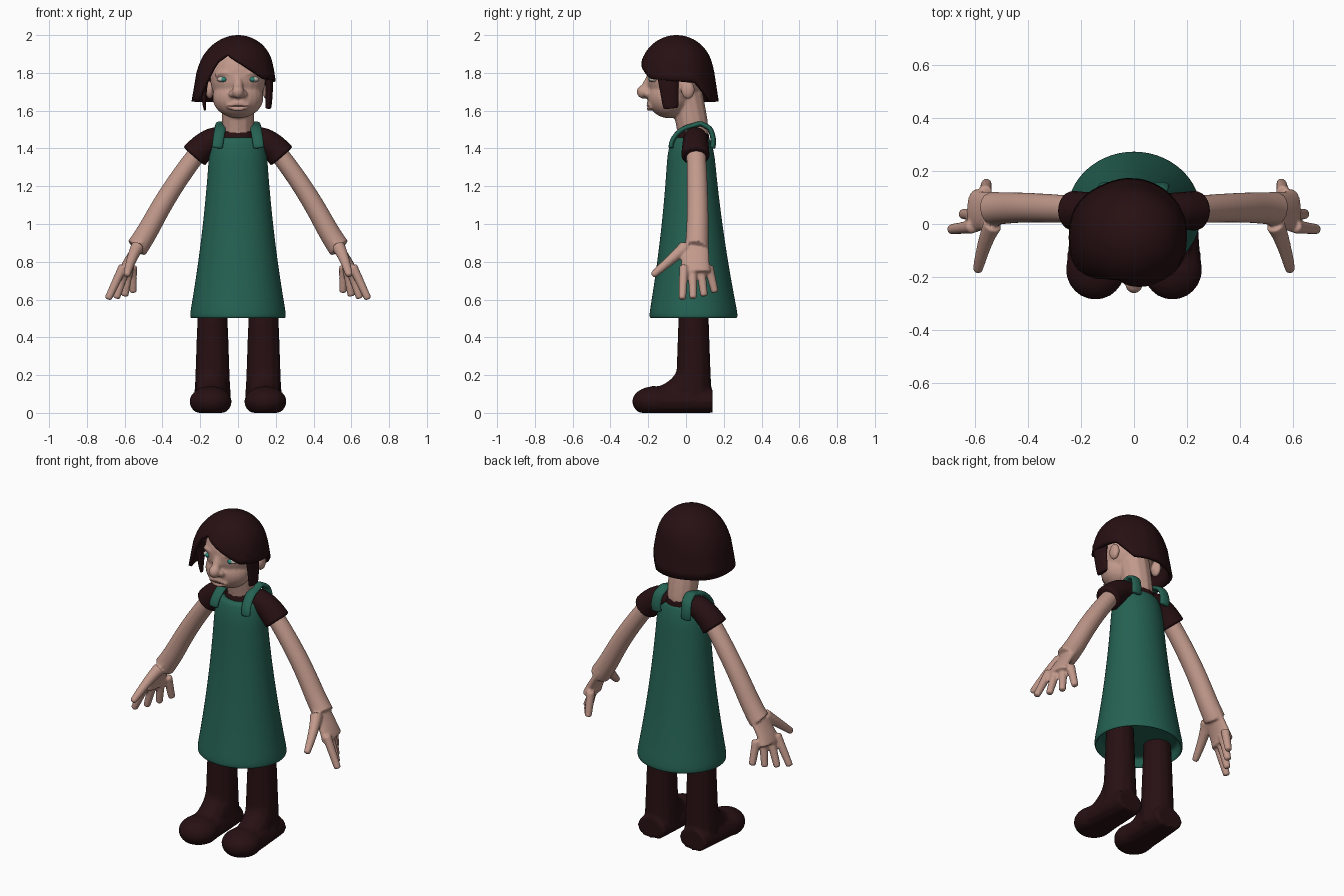
import bpy, bmesh, math
from mathutils import Vector, Matrix

if "Cube" in bpy.data.objects:
    bpy.data.objects.remove(bpy.data.objects["Cube"], do_unlink=True)


def material(name, red, green, blue):
    mat = bpy.data.materials.new(name)
    mat.use_nodes = True
    mat.diffuse_color = (red, green, blue, 1)
    mat.node_tree.nodes["Principled BSDF"].inputs["Base Color"].default_value = mat.diffuse_color
    return mat


skin = material("skin", 0.54, 0.32, 0.26)
brown = material("dark brown", 0.02, 0.005, 0.006)
green = material("green cloth", 0.018, 0.12, 0.085)
white = material("eye white", 0.6, 0.5, 0.45)
teal = material("teal iris", 0.03, 0.25, 0.2)
lip_dark = material("mouth line", 0.1, 0.04, 0.03)
X_AXIS, Y_AXIS = Vector((1, 0, 0)), Vector((0, 1, 0))


def bridge_rings(bm, rings, sides=20):
    """Bridge elliptical rings (centre, first axis, second axis) and cap both ends."""
    loops = []
    for centre, first, second in rings:
        angles = [math.tau * i / sides for i in range(sides)]
        loops.append([bm.verts.new(centre + first * math.cos(a) + second * math.sin(a))
                      for a in angles])
    for lower, upper in zip(loops, loops[1:]):
        for i in range(sides):
            bm.faces.new((lower[i - 1], lower[i], upper[i], upper[i - 1]))
    bm.faces.new(loops[0])
    bm.faces.new(loops[-1])


def along(points, t):
    """Point on a smooth path through the given points."""
    last = len(points) - 1
    i = min(int(t * last), last - 1)
    f = t * last - i
    before, start, end, after = (points[max(0, min(last, i + k))] for k in (-1, 0, 1, 2))
    leaving = start + (end - before) * f / 2
    arriving = end - (after - start) * (1 - f) / 2
    return leaving.lerp(arriving, f * f * (3 - 2 * f))


def tube(bm, points, radius, end_radius, side=1, flat=1, hint=Y_AXIS, steps=12):
    """Sweep a tapering ellipse; hint is its wide axis, flat its thickness ratio."""
    points = [Vector((x * side, y, z)) for x, y, z in points]
    path = [along(points, i / steps) for i in range(steps + 1)]
    rings = []
    for i, centre in enumerate(path):
        tangent = (path[min(i + 1, steps)] - path[max(i - 1, 0)]).normalized()
        wide = (hint - tangent * hint.dot(tangent)).normalized()
        r = radius + (end_radius - radius) * i / steps
        rings.append((centre, wide * r, tangent.cross(wide) * r * flat))
    bridge_rings(bm, rings, 12)


def ball(bm, centre, radii):
    bmesh.ops.create_uvsphere(bm, u_segments=24, v_segments=16, radius=1,
                              matrix=Matrix.Translation(centre) @ Matrix.Diagonal((*radii, 1)))


def finish(name, bm, mat, subsurf=0, voxel=0):
    """Turn the bmesh into a smooth object, optionally fusing its pieces."""
    bmesh.ops.recalc_face_normals(bm, faces=bm.faces)
    for face in bm.faces:
        face.smooth = True
    mesh = bpy.data.meshes.new(name)
    bm.to_mesh(mesh)
    bm.free()
    mesh.materials.append(mat)
    ob = bpy.data.objects.new(name, mesh)
    bpy.context.collection.objects.link(ob)
    if subsurf:
        modifier = ob.modifiers.new("subdivide", "SUBSURF")
        modifier.levels = modifier.render_levels = subsurf
    if voxel:
        modifier = ob.modifiers.new("fuse", "REMESH")
        modifier.mode, modifier.voxel_size, modifier.use_smooth_shade = "VOXEL", voxel, True
        ob.modifiers.new("soften", "SMOOTH").iterations = 4
    return ob


# Dress: a flared bell with a turned-in hem and a rounded top edge
def dress_ring(t, inset=0, lift=0):
    width = 0.26 - 0.17 * t + 0.06 * t * t - inset
    centre = Vector((0, 0.04 - 0.015 * t, 0.5 + 0.95 * t + lift))
    return centre, X_AXIS * width, Y_AXIS * (width - 0.02 - 0.01 * t)


bm = bmesh.new()
hem = [dress_ring(0, 0.05, 0.06), dress_ring(0, 0.03, 0.05), dress_ring(0, 0.02)]
bell = [dress_ring(i / 12) for i in range(12)]
collar = [dress_ring(1, 0.015), dress_ring(1, 0.03, 0.01)]
bridge_rings(bm, hem + bell + collar, 28)
finish("dress", bm, green, subsurf=2)

# Shirt body
bm = bmesh.new()
tube(bm, [(0, 0.03, 1.35), (0, 0.04, 1.49)], 0.13, 0.09, flat=0.9, hint=X_AXIS)
finish("shirt", bm, brown, subsurf=2)


# Head, neck, nose, lips and ears fused into one skin
def mouth_arc(depth, rise):
    bows = [(k, 1 - k * k) for k in (-1, -0.5, 0, 0.5, 1)]
    return [(k * 0.055, depth - 0.013 * bow, 1.625 + rise * bow) for k, bow in bows]


bm = bmesh.new()
tube(bm, [(0, 0.04, 1.46), (0, 0.03, 1.54), (0, 0, 1.68)], 0.08, 0.09)
ball(bm, (0, -0.06, 1.78), (0.148, 0.147, 0.18))
ball(bm, (0, -0.09, 1.67), (0.135, 0.115, 0.11))
tube(bm, [(0, -0.18, 1.8), (0, -0.2, 1.75), (0, -0.22, 1.7)], 0.018, 0.03)
ball(bm, (0, -0.225, 1.7), (0.033, 0.036, 0.036))
for rise in (0.013, -0.015):
    tube(bm, mouth_arc(-0.183, rise), 0.012, 0.012)
for side in (-1, 1):
    ball(bm, (side * 0.03, -0.207, 1.69), (0.02, 0.02, 0.02))
    ball(bm, (side * 0.15, 0.01, 1.71), (0.022, 0.036, 0.048))
    tube(bm, [(0.035, -0.19, 1.79), (0.08, -0.178, 1.8), (0.115, -0.15, 1.785)], 0.013, 0.013, side)
finish("head", bm, skin, voxel=0.007)

# Mouth line
bm = bmesh.new()
tube(bm, mouth_arc(-0.19, 0), 0.005, 0.005, flat=0.7)
finish("mouth", bm, lip_dark)

# Hair: a bob shell, its lower edge given as height by angle from the front
hairline = [(-180, 1.65), (-62, 1.65), (-36, 1.86), (-20, 1.9), (45, 1.77),
            (120, 1.75), (150, 1.65), (180, 1.65)]


def edge_height(degrees):
    for (start, low), (end, high) in zip(hairline, hairline[1:]):
        if degrees <= end:
            return low + (high - low) * (degrees - start) / (end - start)


columns, rows = 72, 16
bm = bmesh.new()
crown = bm.verts.new((0, -0.05, 2))
strands = []
for i in range(columns):
    degrees = 360 * i / columns - 180
    angle = math.radians(degrees)
    strand = []
    for j in range(1, rows + 1):
        drop = (2 - edge_height(degrees)) * (j / rows) ** 2
        dome = min(drop / 0.19, 1)
        radius = 0.19 * math.sqrt(dome * (2 - dome)) + 0.15 * max(0, drop - 0.16)
        radius *= 1 + 0.14 * dome * max(0, -math.sin(angle)) + 0.015 * dome * math.cos(6 * angle)
        strand.append(bm.verts.new((radius * math.sin(angle),
                                    -0.05 - radius * math.cos(angle), 2 - drop)))
    strands.append(strand)
for i in range(columns):
    here, there = strands[i - 1], strands[i]
    bm.faces.new((crown, here[0], there[0]))
    for j in range(1, rows):
        bm.faces.new((here[j - 1], here[j], there[j], there[j - 1]))
thickness = finish("hair", bm, brown).modifiers.new("thickness", "SOLIDIFY")
thickness.thickness, thickness.offset = 0.02, -1

# Loose locks in front of the ears
bm = bmesh.new()
tube(bm, [(0.16, -0.1, 1.82), (0.165, -0.09, 1.72), (0.16, -0.08, 1.61)], 0.065, 0.04, flat=0.4)
tube(bm, [(0.165, -0.1, 1.82), (0.18, -0.1, 1.72), (0.175, -0.1, 1.6)], 0.06, 0.01, -1, flat=0.5)
finish("hair_locks", bm, brown, subsurf=1)

for side, label in ((1, "left"), (-1, "right")):
    # Eye
    bm = bmesh.new()
    ball(bm, (side * 0.078, -0.168, 1.766), (0.034, 0.026, 0.016))
    finish(label + "_eye", bm, white)
    bm = bmesh.new()
    ball(bm, (side * 0.076, -0.184, 1.766), (0.016, 0.014, 0.013))
    finish(label + "_iris", bm, teal)

    # Shoulder strap
    bm = bmesh.new()
    tube(bm, [(0.11, -0.08, 1.4), (0.1, -0.05, 1.475), (0.09, 0.04, 1.52),
              (0.09, 0.1, 1.52), (0.1, 0.14, 1.47), (0.1, 0.14, 1.4)],
         0.03, 0.034, side, flat=0.45, hint=X_AXIS, steps=20)
    finish(label + "_strap", bm, green, subsurf=1)

    # Short sleeve
    bm = bmesh.new()
    tube(bm, [(0.06, 0.05, 1.44), (0.14, 0.05, 1.44), (0.235, 0.05, 1.355)], 0.06, 0.08, side)
    finish(label + "_sleeve", bm, brown, subsurf=1)

    # Arm, palm, thumb and fingers fused into one skin
    bm = bmesh.new()
    tube(bm, [(0.17, 0.05, 1.43), (0.34, 0.06, 1.2), (0.48, 0.06, 0.96), (0.54, 0.055, 0.87)],
         0.052, 0.067, side, flat=0.95)
    tube(bm, [(0.5, 0.06, 0.92), (0.57, 0.05, 0.81), (0.6, 0.05, 0.74)], 0.064, 0.09, side, flat=0.4)
    tube(bm, [(0.53, 0, 0.88), (0.56, -0.07, 0.82), (0.59, -0.18, 0.725)], 0.04, 0.018, side)
    for k in range(4):
        knuckle = (0.605 - 0.015 * k, 0.043 * k - 0.01, 0.78)
        tip = (0.69 - 0.045 * k, 0.058 * k - 0.02, 0.6 + 0.004 * k * k)
        tube(bm, [knuckle, tip], 0.027, 0.02, side)
    finish(label + "_arm", bm, skin, subsurf=1, voxel=0.007)

    # Leg and boot, with the sole pressed flat
    bm = bmesh.new()
    tube(bm, [(0.135, 0.04, 0.04), (0.135, 0.04, 0.6)], 0.1, 0.075, side)
    tube(bm, [(0.14, 0.14, 0.06), (0.145, -0.18, 0.06)], 0.09, 0.112, side, flat=0.75, hint=X_AXIS)
    tube(bm, [(0.14, 0.03, 0.2), (0.14, -0.02, 0.12), (0.145, -0.12, 0.06)], 0.085, 0.085, side)
    ball(bm, (side * 0.145, -0.17, 0.06), (0.112, 0.115, 0.08))
    for vert in bm.verts:
        vert.co.z = max(vert.co.z, 0)
    finish(label + "_leg", bm, brown, voxel=0.01)
